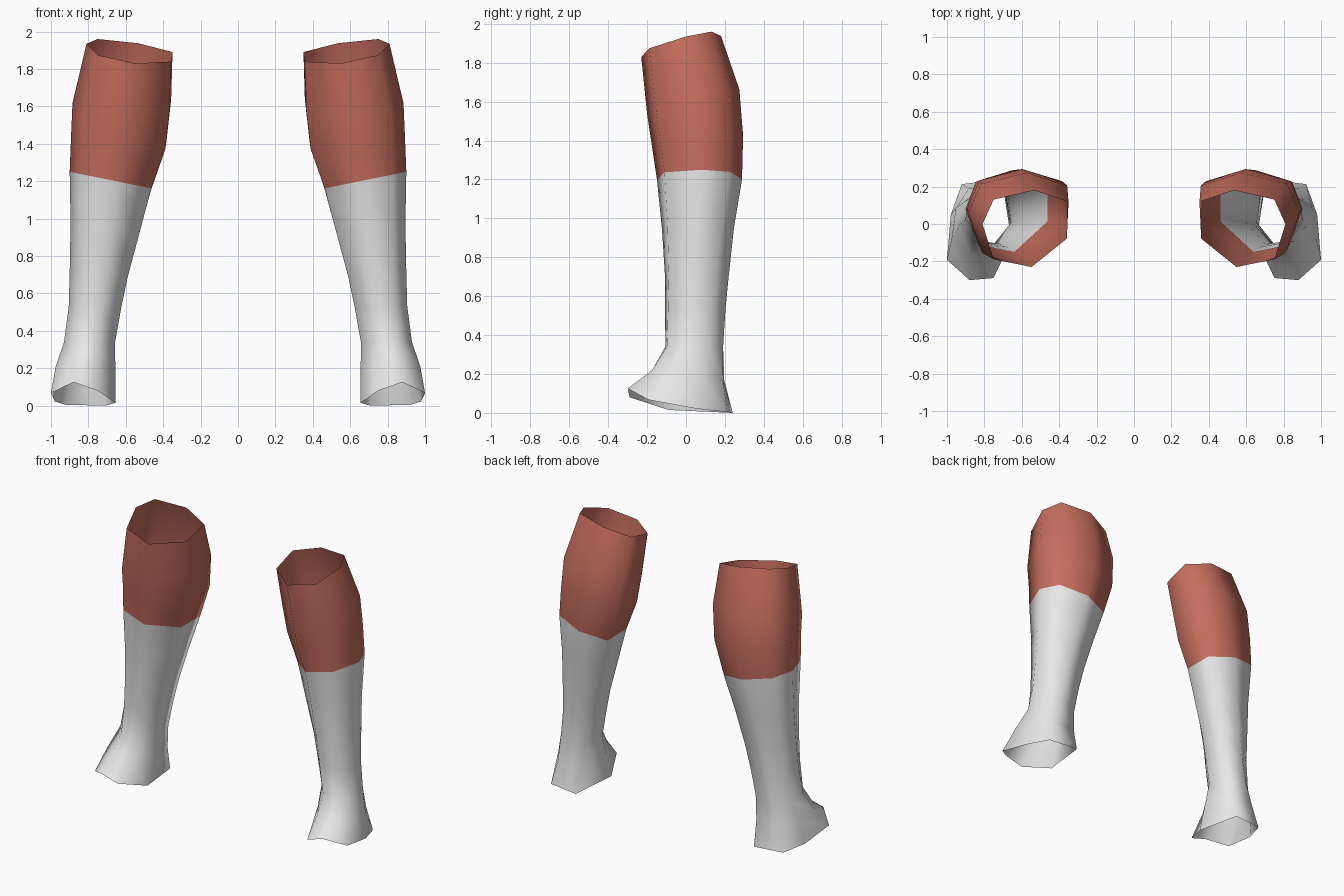
import bpy
import bmesh

cube = bpy.data.objects.get("Cube")
if cube:
    bpy.data.objects.remove(cube, do_unlink=True)


def make_material(name, rgb):
    mat = bpy.data.materials.new(name)
    mat.use_nodes = True
    mat.diffuse_color = (*rgb, 1)
    bsdf = mat.node_tree.nodes["Principled BSDF"]
    bsdf.inputs["Base Color"].default_value = (*rgb, 1)
    bsdf.inputs["Roughness"].default_value = 0.8
    return mat


RED = make_material("brick red", (0.56, 0.155, 0.11))
GREY = make_material("light grey", (0.8, 0.8, 0.8))

# Seven-sided cross-sections inside a unit box: knee rim and foot rim
KNEE = [(.87, .1), (.43, 0), (.02, .37), (0, .85), (.4, 1), (.87, .88), (1, .56)]
FOOT = [(.65, 0), (.28, .02), (0, .39), (.15, 1), (.77, .95), (.94, .65), (1, .2)]
# Heights of the foot rim, raised over the toes
FOOT_Z = [.125, .08, .015, 0, .004, .022, .067]

# Rings: x min, x max, y min, y max, height, slope in x, slope in y, blend to foot
RINGS = [
    (.35, .81, -.23, .18, 1.89, .076, .11, 0),
    (.355, .885, -.20, .275, 1.60, .02, .13, .03),
    (.38, .893, -.175, .295, 1.40, .05, .06, .06),
    (.455, .90, -.15, .29, 1.205, .09, 0, .1),
    (.52, .895, -.125, .25, .95, .05, 0, .2),
    (.585, .90, -.11, .225, .70, .02, 0, .35),
    (.62, .905, -.11, .21, .53, 0, 0, .45),
    (.655, .93, -.11, .20, .34, 0, 0, .6),
    (.655, .975, -.18, .205, .195, 0, -.05, .85),
    (.655, 1.0, -.30, .24, None, 0, 0, 1),
]
RED_ROWS = 3


def ring_points(ring, side):
    x0, x1, y0, y1, z, sx, sy, w = ring
    for (ku, kv), (fu, fv), fz in zip(KNEE, FOOT, FOOT_Z):
        u, v = ku + (fu - ku) * w, kv + (fv - kv) * w
        height = fz if z is None else z + sx * (u - .5) + sy * (v - .5)
        yield (side * (x0 + (x1 - x0) * u), y0 + (y1 - y0) * v, height)


def make_stocking(name, side):
    """Open tube lofted through the rings, red above and grey below."""
    bm = bmesh.new()
    rows = [[bm.verts.new(p) for p in ring_points(r, side)] for r in RINGS]
    n = len(KNEE)
    for i in range(len(rows) - 1):
        for j in range(n):
            k = (j + 1) % n
            quad = [rows[i][j], rows[i][k], rows[i + 1][k], rows[i + 1][j]]
            # Clockwise profile seen from above: keep normals outward
            face = bm.faces.new(quad if side < 0 else quad[::-1])
            face.material_index = 0 if i < RED_ROWS else 1
            face.smooth = True
    bm.normal_update()
    # Flip if the tube faces inward
    probe = bm.faces[:] if not bm.faces.ensure_lookup_table() else []
    cx = sum(v.co.x for v in rows[4]) / n
    cy = sum(v.co.y for v in rows[4]) / n
    total = 0
    for f in probe[3 * n:5 * n]:
        c = f.calc_center_median()
        total += f.normal.x * (c.x - cx) + f.normal.y * (c.y - cy)
    if total < 0:
        bmesh.ops.reverse_faces(bm, faces=probe)
    mesh = bpy.data.meshes.new(name)
    bm.to_mesh(mesh)
    bm.free()
    mesh.materials.append(RED)
    mesh.materials.append(GREY)
    obj = bpy.data.objects.new(name, mesh)
    bpy.context.collection.objects.link(obj)


make_stocking("left_stocking", 1)
make_stocking("right_stocking", -1)
